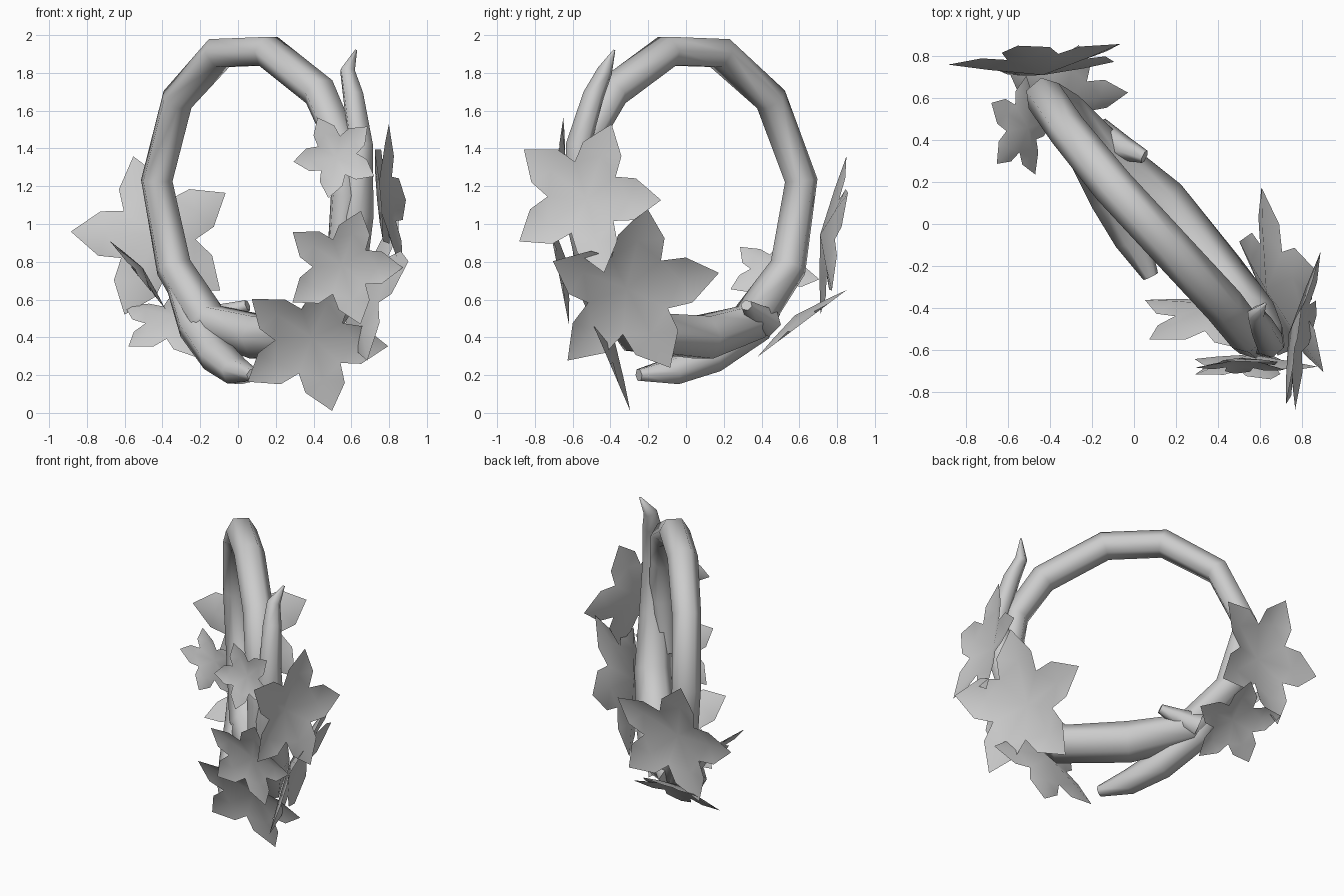
import bpy, bmesh, math
from mathutils import Vector

if "Cube" in bpy.data.objects:
    bpy.data.objects.remove(bpy.data.objects["Cube"])

SIDE = Vector((0.76, 0.65, 0)).normalized()   # normal of the wreath's plane


def finish(name, bm, angle):
    bmesh.ops.recalc_face_normals(bm, faces=bm.faces)
    me = bpy.data.meshes.new(name)
    bm.to_mesh(me)
    bm.free()
    ob = bpy.data.objects.new(name, me)
    bpy.context.collection.objects.link(ob)
    bpy.ops.object.select_all(action='DESELECT')
    ob.select_set(True)
    bpy.context.view_layer.objects.active = ob
    bpy.ops.object.shade_smooth_by_angle(angle=math.radians(angle))
    return ob


def vine(name, path, sides=6):
    """Tapered tube through (x, y, z, radius) points."""
    bm = bmesh.new()
    pts = [Vector(p[:3]) for p in path]
    rings = []
    for i, p in enumerate(pts):
        t = (pts[min(i + 1, len(pts) - 1)] - pts[max(i - 1, 0)]).normalized()
        a = (SIDE - t * SIDE.dot(t)).normalized()
        b = t.cross(a)
        rings.append([bm.verts.new(p + path[i][3] * (1.1 * a * math.cos(k * math.tau / sides)
                      + b * math.sin(k * math.tau / sides))) for k in range(sides)])
    for r, s in zip(rings, rings[1:]):
        for k in range(sides):
            j = (k + 1) % sides
            bm.faces.new((r[k], r[j], s[j], s[k]))
    bm.faces.new(rings[0])
    bm.faces.new(rings[-1])
    return finish(name, bm, 78)


def flower(name, centre, normal, toward, size):
    """Five pointed, cupped petals; one petal points toward the given direction."""
    n = Vector(normal).normalized()
    u = Vector(toward)
    u = (u - n * u.dot(n)).normalized()
    v = n.cross(u)
    c = Vector(centre)
    bm = bmesh.new()

    def pt(r, deg, h):
        a = math.radians(deg)
        return bm.verts.new(c + size * (r * (u * math.cos(a) + v * math.sin(a)) + h * n))

    hub = pt(0, 0, -0.19)
    notch = [pt(0.50, 72 * i - 36, -0.04) for i in range(5)]
    for i in range(5):
        a = 72 * i
        lo, hi = notch[i], notch[(i + 1) % 5]
        mid, tip = pt(0.6, a, -0.09), pt(1.04, a, 0)
        left, right = pt(0.74, a - 22, 0.0), pt(0.74, a + 22, 0.0)
        for f in ((hub, lo, mid), (hub, mid, hi), (lo, left, mid),
                  (mid, right, hi), (left, tip, mid), (mid, tip, right)):
            bm.faces.new(f)
    return finish(name, bm, 60)


# main vine: over the top, down the back left, thick along the bottom, up to a free tip
vine("main_vine", [
    (0.53, -0.53, 0.80, 0.06), (0.57, -0.56, 1.15, 0.08), (0.54, -0.53, 1.45, 0.085),
    (0.43, -0.39, 1.70, 0.09), (0.16, -0.10, 1.915, 0.09), (-0.10, 0.18, 1.905, 0.09),
    (-0.32, 0.45, 1.66, 0.085), (-0.43, 0.61, 1.23, 0.085), (-0.34, 0.54, 0.77, 0.095),
    (-0.16, 0.34, 0.48, 0.11), (0.12, 0.09, 0.40, 0.13), (0.40, -0.25, 0.43, 0.125),
    (0.57, -0.45, 0.70, 0.11), (0.63, -0.55, 1.05, 0.09), (0.65, -0.57, 1.42, 0.065),
    (0.61, -0.49, 1.68, 0.055), (0.58, -0.43, 1.81, 0.04), (0.625, -0.38, 1.92, 0.006)])

# lower vine: splits off the left side and runs under to a tip at the front
vine("lower_vine", [
    (-0.33, 0.52, 0.74, 0.07), (-0.22, 0.36, 0.46, 0.10), (-0.11, 0.13, 0.30, 0.095),
    (-0.01, -0.07, 0.22, 0.078), (0.08, -0.25, 0.20, 0.035)])

# short stub at the back
vine("stub", [(0.05, 0.32, 0.57, 0.03), (-0.05, 0.36, 0.53, 0.055), (-0.18, 0.42, 0.48, 0.085)])

# flowers: centre, facing, petal direction, size
FLOWERS = [
    ((0.81, -0.54, 1.14), (1, -0.19, 0.10), (0, 0.14, 0.38), 0.40),
    ((0.71, -0.29, 0.63), (1, 0.31, -0.37), (0, 0.07, 1), 0.47),
    ((0.39, -0.45, 0.37), (0, -1, -0.43), (0.10, 0, 0.29), 0.39),
    ((0.55, -0.68, 0.77), (0, -1, -0.20), (0.10, 0, 0.31), 0.31),
    ((0.52, -0.68, 1.36), (0, -1, 0.15), (-0.09, 0, 0.19), 0.22),
    ((-0.44, 0.79, 0.93), (-0.08, 1, -0.16), (-0.10, 0, 0.40), 0.43),
    ((-0.54, 0.46, 0.74), (-0.77, 0, -0.63), (0, -0.15, 0.20), 0.24),
    ((-0.34, 0.61, 0.47), (0, 0.60, -0.80), (1, 0.05, 0.04), 0.30),
]
for i, spec in enumerate(FLOWERS, 1):
    flower(f"flower_{i}", *spec)
